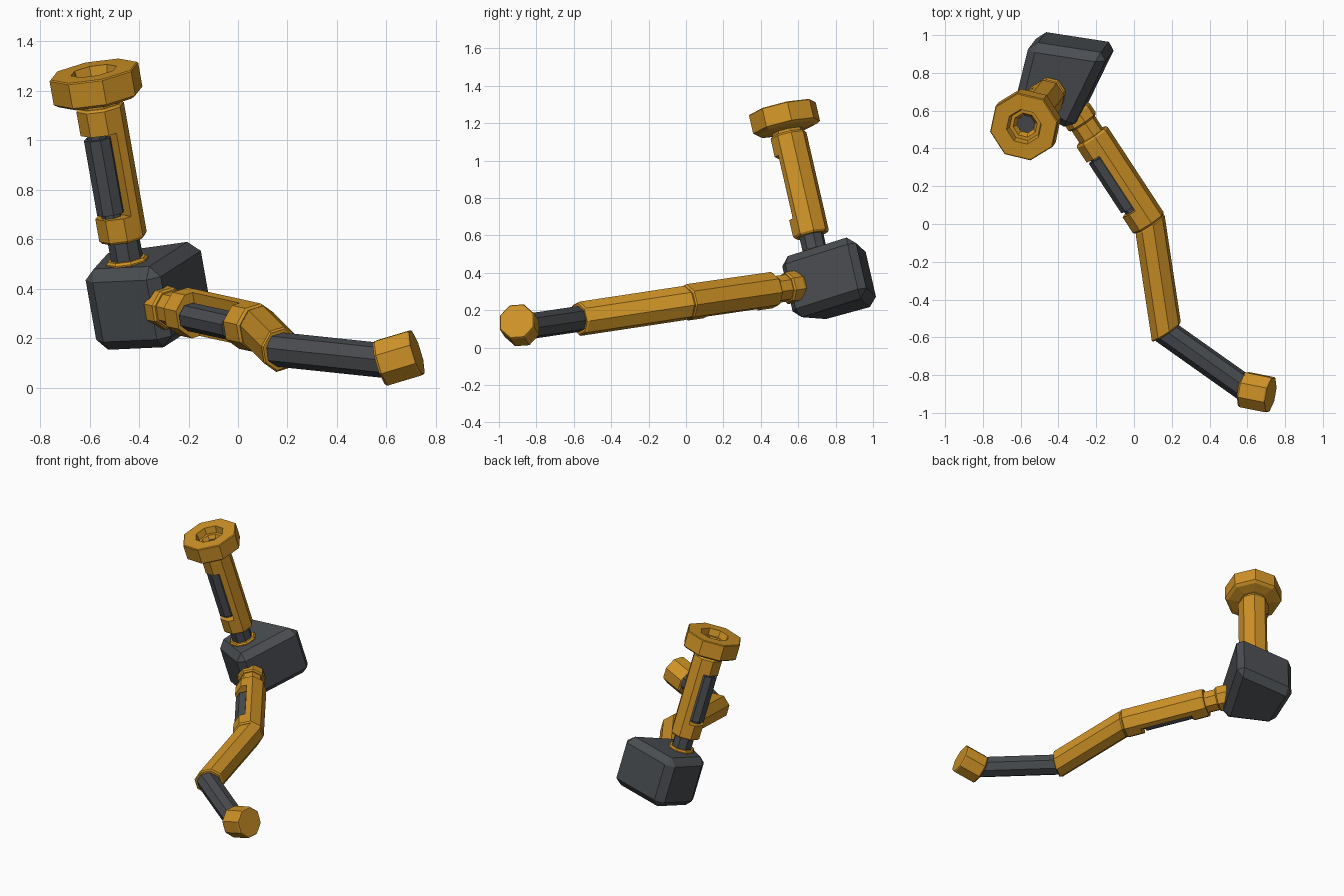
import bpy, bmesh, math
from mathutils import Vector

cube = bpy.data.objects.get("Cube")
if cube:
    bpy.data.objects.remove(cube, do_unlink=True)


def material(name, rgb):
    m = bpy.data.materials.new(name)
    m.use_nodes = True
    m.diffuse_color = (*rgb, 1)
    bsdf = m.node_tree.nodes["Principled BSDF"]
    bsdf.inputs["Base Color"].default_value = (*rgb, 1)
    bsdf.inputs["Roughness"].default_value = 0.7
    return m


ORANGE = material("orange", (0.62, 0.29, 0.02))
GREY = material("dark grey", (0.068, 0.074, 0.082))

# Directions: up the arm, along the leg, and the side that carries the pistons
UP = Vector((-0.17, -0.22, 0.96)).normalized()
OUT = Vector((0.544, -0.83, -0.12)).normalized()
SIDE = OUT.cross(UP).normalized()


def finish(name, bm, mat):
    bmesh.ops.recalc_face_normals(bm, faces=bm.faces)
    mesh = bpy.data.meshes.new(name)
    bm.to_mesh(mesh)
    bm.free()
    mesh.materials.append(mat)
    obj = bpy.data.objects.new(name, mesh)
    bpy.context.collection.objects.link(obj)
    return obj


def octagon(name, origin, axis, profile, mat, offset=0, path=None, cut=False):
    """Eight-sided turned part; profile is (radius, distance along the path)."""
    axis = axis.normalized()
    path = path or axis
    x = (SIDE - axis * SIDE.dot(axis)).normalized()
    y = axis.cross(x)
    base = Vector(origin) + x * offset
    bm = bmesh.new()
    rings = []
    for r, s in profile:
        angles = [(i + 0.5) * math.pi / 4 for i in range(8)]
        rings.append([bm.verts.new(base + path * s + (x * math.cos(a) + y * math.sin(a)) * r)
                      for a in angles])
    for a, b in zip(rings, rings[1:]):
        for i in range(8):
            j = (i + 1) % 8
            bm.faces.new((a[i], a[j], b[j], b[i]))
    bm.faces.new(rings[0][::-1])
    bm.faces.new(rings[-1])
    if cut:  # keep only the half away from the piston
        geom = bm.verts[:] + bm.edges[:] + bm.faces[:]
        bmesh.ops.bisect_plane(bm, geom=geom, plane_co=base, plane_no=x, clear_outer=True)
        bmesh.ops.holes_fill(bm, edges=[e for e in bm.edges if e.is_boundary], sides=0)
    return finish(name, bm, mat)


def limb(prefix, origin, axis, neck_mat, neck_r):
    """Flange, neck, two cuffs, half shell and the exposed piston."""
    octagon(prefix + "_flange", origin, axis,
            [(0.08, -0.03), (0.088, -0.01), (0.088, 0.045), (0.08, 0.055)], ORANGE)
    octagon(prefix + "_neck", origin, axis, [(neck_r, 0), (neck_r, 0.16)], neck_mat)
    octagon(prefix + "_lower_cuff", origin, axis,
            [(0.09, 0.135), (0.099, 0.147), (0.099, 0.24)], ORANGE)
    octagon(prefix + "_upper_cuff", origin, axis,
            [(0.099, 0.59), (0.099, 0.69), (0.09, 0.7)], ORANGE)
    octagon(prefix + "_shell", origin, axis, [(0.099, 0.24), (0.099, 0.59)], ORANGE, cut=True)
    octagon(prefix + "_piston_rod", origin, axis, [(0.042, 0.23), (0.042, 0.6)], GREY, 0.036)
    octagon(prefix + "_piston", origin, axis, [(0.058, 0.255), (0.058, 0.57)], GREY, 0.036)


# Chamfered hip block: a skewed four-sided prism standing along UP
centre = Vector((-0.37, 0.76, 0.36))
bm = bmesh.new()
levels = []
for side in (-1, 1):
    ring = []
    for px, py in ((-0.605, 0.69), (-0.31, 0.52), (-0.11, 0.93), (-0.53, 0.995)):
        d = Vector((px, py, centre.z)) - centre
        d.z = -(UP.x * d.x + UP.y * d.y) / UP.z
        ring.append(bm.verts.new(centre + d + UP * 0.17 * side))
    levels.append(ring)
bm.faces.new(levels[0][::-1])
bm.faces.new(levels[1])
for i in range(4):
    j = (i + 1) % 4
    bm.faces.new((levels[0][i], levels[0][j], levels[1][j], levels[1][i]))
bmesh.ops.bevel(bm, geom=bm.edges[:], offset=0.045, segments=1, affect='EDGES')
finish("hip_block", bm, GREY)

# Upright limb with the hollow socket on top
arm = Vector((-0.44, 0.70, 0.47))
limb("upright", arm, UP, GREY, 0.066)
octagon("socket_collar", arm, UP, [(0.085, 0.69), (0.085, 0.74)], ORANGE)
octagon("socket", arm, UP,
        [(0.1, 0.715), (0.165, 0.725), (0.185, 0.738), (0.185, 0.838), (0.18, 0.843),
         (0.095, 0.843), (0.085, 0.8), (0.066, 0.8), (0.05, 0.77)], ORANGE)
octagon("socket_plug", arm, UP, [(0.048, 0.765), (0.048, 0.776)], GREY)

# Thigh limb
limb("thigh", (-0.30, 0.58, 0.325), OUT, ORANGE, 0.074)

# Shin: sheared tube with both ends parallel to the thigh's end
elbow, knee = Vector((0.085, 0, 0.24)), Vector((0.172, -0.575, 0.153))
step = knee - elbow
octagon("shin", elbow, OUT,
        [(0.083, -0.015), (0.093, 0.01), (0.093, 0.985), (0.085, 1.0)], ORANGE, path=step)

# Ankle rod and foot cap
ankle = Vector((0.61, -0.885, 0.107))
rod = ankle - knee
octagon("ankle_rod", knee, rod, [(0.07, -0.02), (0.07, rod.length)], GREY)
octagon("foot_cap", (0.575, -0.875, 0.097), Vector((0.15, -0.03, 0.045)),
        [(0.093, 0), (0.101, 0.01), (0.101, 0.15), (0.096, 0.157)], ORANGE)
